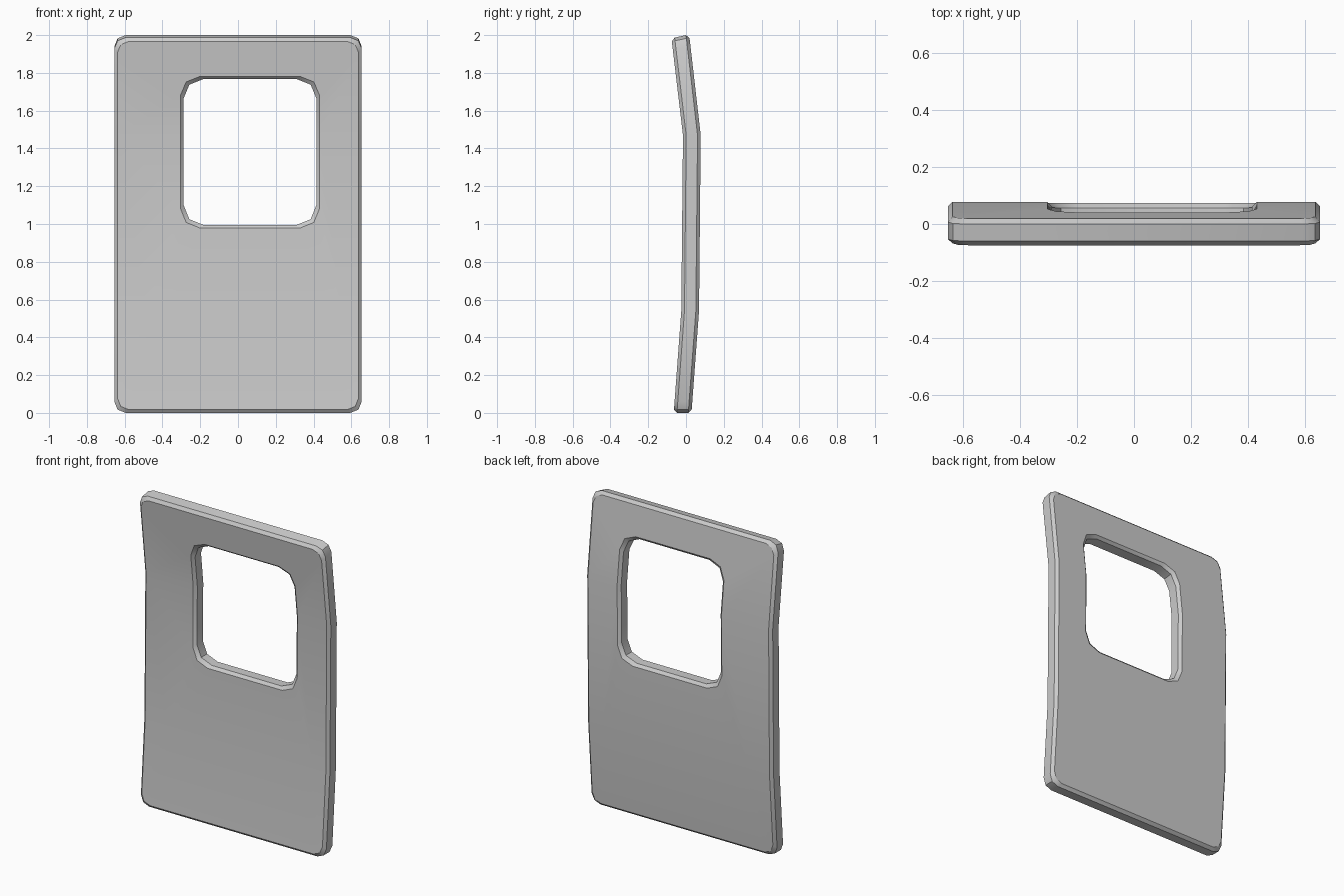
import bpy, bmesh

if "Cube" in bpy.data.objects:
    bpy.data.objects.remove(bpy.data.objects["Cube"])

FRONT, BACK, CH = -0.019, 0.075, 0.017      # panel faces and edge chamfer
BENDS = [(0, -0.046), (0.54, -0.006), (1.47, 0.003), (2, -0.058)]  # z, y offset


def outline(x0, x1, z0, z1, r):
    """Rounded rectangle with two segments per corner."""
    k = r * 0.29
    pts = []
    for cx, cz, sx, sz in ((x1, z1, 1, 1), (x0, z1, -1, 1),
                           (x0, z0, -1, -1), (x1, z0, 1, -1)):
        c = [(cx, cz - sz * r), (cx - sx * k, cz - sz * k), (cx - sx * r, cz)]
        pts += c if sx * sz > 0 else c[::-1]
    return pts


def bend(z):
    for (za, ya), (zb, yb) in zip(BENDS, BENDS[1:]):
        if z <= zb + 1e-6:
            return ya + (yb - ya) * (z - za) / (zb - za)
    return BENDS[-1][1]


def outer(d):
    return outline(-0.655 + d, 0.655 - d, d, 2 - d, 0.06)


def window(d):
    return outline(-0.288 - d, 0.415 + d, 0.995 - d, 1.775 + d, 0.105)


# Loops run around the cross-section: outer edge, back, window edge, front
loops = [(outer(CH), FRONT), (outer(0), FRONT + CH),
         (outer(0), BACK - CH), (outer(CH), BACK),
         (window(CH), BACK), (window(0), BACK - CH),
         (window(0), FRONT + CH), (window(CH), FRONT)]

bm = bmesh.new()
rings = [[bm.verts.new((x, y, z)) for x, z in pts] for pts, y in loops]
for i, a in enumerate(rings):
    b = rings[(i + 1) % len(rings)]
    for j in range(12):
        k = (j + 1) % 12
        bm.faces.new((a[j], a[k], b[k], b[j]))

# Cut at the two bend lines, then bend the panel
for z, _ in BENDS[1:3]:
    bmesh.ops.bisect_plane(bm, geom=bm.verts[:] + bm.edges[:] + bm.faces[:],
                           plane_co=(0, 0, z), plane_no=(0, 0, 1))
for v in bm.verts:
    x, y, z = v.co
    tilt = max(0, (z - 1.47) / 0.53) * 0.22 * min(0, y - BACK + CH)
    v.co = (x, y + bend(z), z + tilt)
bmesh.ops.recalc_face_normals(bm, faces=bm.faces[:])

mesh = bpy.data.meshes.new("door_panel")
bm.to_mesh(mesh)
bm.free()
panel = bpy.data.objects.new("door_panel", mesh)
bpy.context.collection.objects.link(panel)
bpy.context.view_layer.objects.active = panel
panel.select_set(True)
bpy.ops.object.shade_smooth_by_angle(angle=0.52)
